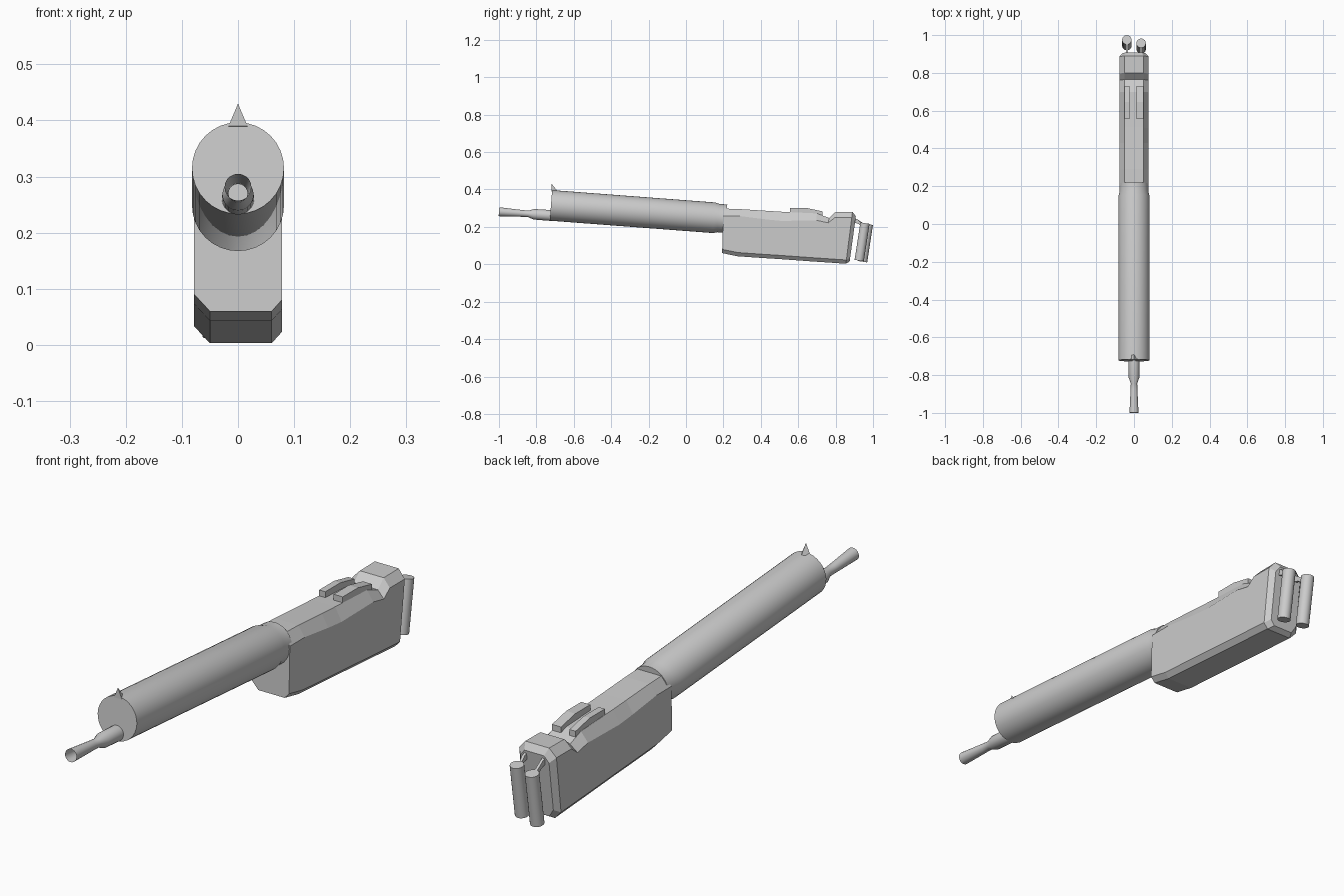
import bpy
from math import cos, sin, pi
from mathutils import Vector

if "Cube" in bpy.data.objects:
    bpy.data.objects.remove(bpy.data.objects["Cube"])


def make(name, verts, faces, smooth=False):
    mesh = bpy.data.meshes.new(name)
    mesh.from_pydata(verts, [], faces)
    ob = bpy.data.objects.new(name, mesh)
    bpy.context.collection.objects.link(ob)
    bpy.ops.object.select_all(action='DESELECT')
    ob.select_set(True)
    bpy.context.view_layer.objects.active = ob
    bpy.ops.object.mode_set(mode='EDIT')
    bpy.ops.mesh.select_all(action='SELECT')
    bpy.ops.mesh.normals_make_consistent(inside=False)
    bpy.ops.object.mode_set(mode='OBJECT')
    if smooth:
        bpy.ops.object.shade_smooth_by_angle(angle=pi / 6)
    return ob


def loft(name, rings, caps=True, smooth=False):
    n = len(rings[0])
    verts = [v for r in rings for v in r]
    faces = [(i * n + j, i * n + (j + 1) % n, (i + 1) * n + (j + 1) % n, (i + 1) * n + j)
             for i in range(len(rings) - 1) for j in range(n)]
    if caps:
        faces += [tuple(range(n)), tuple(range(len(verts) - n, len(verts)))]
    return make(name, verts, faces, smooth)


def lathe(name, start, end, profile, sides, caps=True):
    # profile: (fraction along the axis, radius)
    a, b = Vector(start), Vector(end)
    side = Vector((1, 0, 0))
    up = (b - a).normalized().cross(side)
    rings = [[a.lerp(b, t) + r * (cos(2 * pi * k / sides) * side + sin(2 * pi * k / sides) * up)
              for k in range(sides)] for t, r in profile]
    return loft(name, rings, caps, True)


def extrude_x(name, outline, x0, x1):
    return loft(name, [[(x, y, z) for y, z in outline] for x in (x0, x1)])


# Tilted barrel with a stepped collar at the rear
lathe("barrel", (0, -.722, .315), (0, .215, .244),
      [(0, .082), (.93, .082), (.955, .076), (1, .076)], 32)

# Open flared nozzle
lathe("nozzle", (0, -1, .281), (0, -.722, .261),
      [(0, .024), (.45, .018), (.56, .017), (.67, .028), (1, .029)], 20, caps=False)

# Pointed front sight
make("front_sight", [(-.017, -.718, .39), (.017, -.718, .39), (0, -.718, .43),
                     (-.017, -.69, .385), (.017, -.69, .385), (0, -.69, .395)],
     [(0, 1, 2), (5, 4, 3), (0, 3, 4, 1), (1, 4, 5, 2), (2, 5, 3, 0)])


# Receiver body: chamfered sections lofted along y
def section(yb, yt, zb, zs, zt, inset=0):
    w = .078 - inset
    pts = [(-.05 + inset / 2, zb), (.06 - inset, zb), (w, zb + .02), (w, zs),
           (.05 - inset / 2, zt), (-.05 + inset / 2, zt), (-w, zs), (-w, zb + .03)]
    return [(x, yb + (yt - yb) * (z - zb) / (zt - zb), z) for x, z in pts]


loft("receiver", [section(*s) for s in [
    (.193, .2, .06, .258, .298),
    (.275, .29, .043, .258, .295),
    (.42, .43, .033, .24, .286),
    (.50, .51, .028, .232, .281),
    (.68, .70, .015, .235, .272),
    (.725, .765, .012, .222, .248),
    (.77, .80, .009, .25, .28),
    (.855, .89, .003, .25, .281),
    (.875, .908, .015, .232, .256, .018)]])

# Two raised rails on top
rail = [(.555, .262), (.555, .301), (.645, .301), (.73, .283), (.73, .255)]
extrude_x("left_rail", rail, -.049, -.023)
extrude_x("right_rail", rail, .012, .05)

# Rear canisters and the thin brackets holding them
for side, x, dy, dz in (("left", -.038, .014, -.004), ("right", .038, -.004, .002)):
    lathe(side + "_canister", (x, .93 + dy, .018 + dz), (x, .961 + dy, .218 + dz),
          [(0, .025), (1, .025)], 20)
    extrude_x(side + "_bracket", [(.895, .25), (.918, .24), (.955 + dy, .205),
                                  (.95 + dy, .185), (.925, .215), (.895, .225)],
              x - .005, x + .005)
